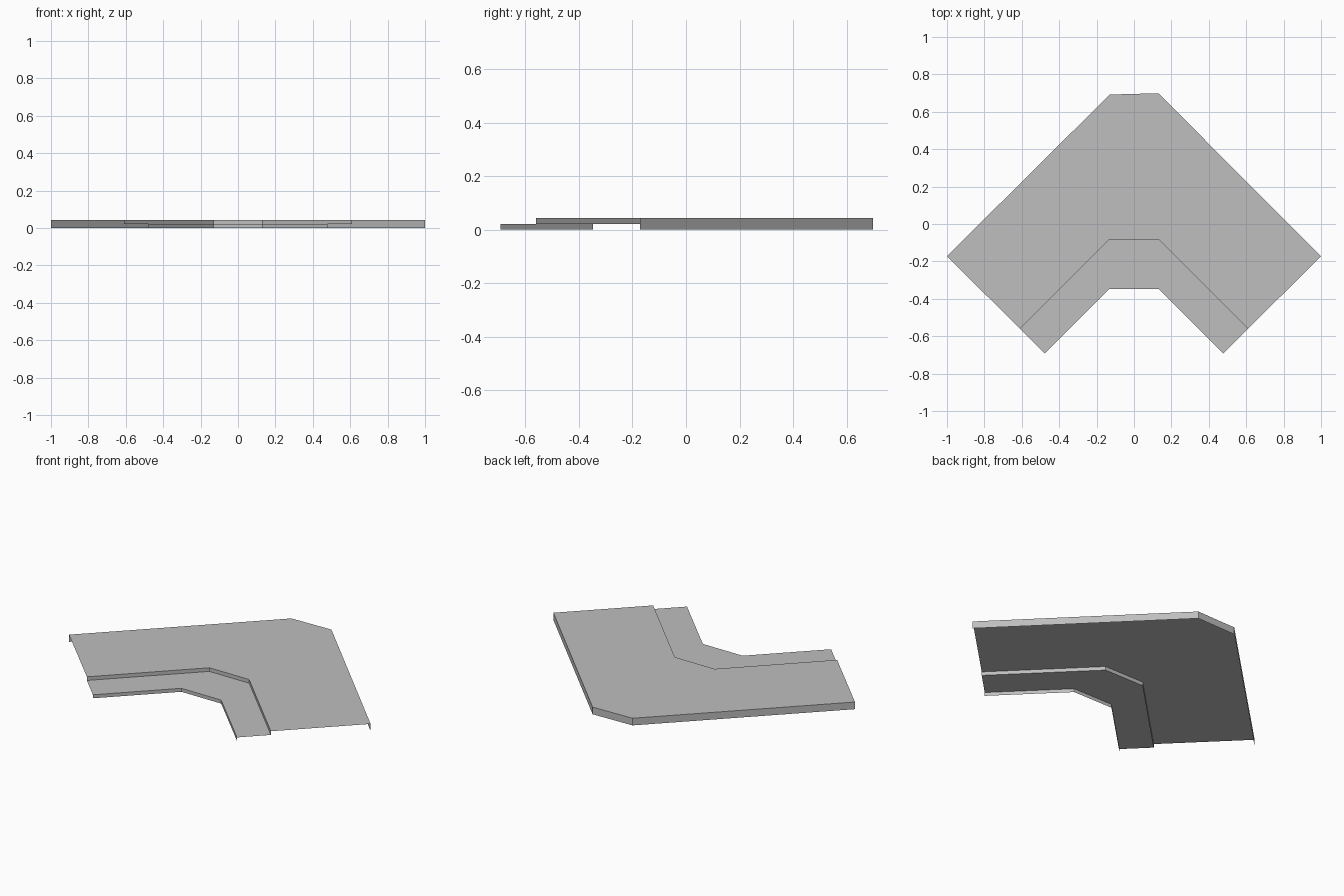
import bpy, bmesh

if "Cube" in bpy.data.objects:
    bpy.data.objects.remove(bpy.data.objects["Cube"])

TOP, MID = 0.043, 0.021

grey = bpy.data.materials.new("plain grey")
grey.diffuse_color = (0.52, 0.52, 0.52, 1)
grey.use_nodes = True
grey.node_tree.nodes["Principled BSDF"].inputs["Base Color"].default_value = grey.diffuse_color


def folded_strip(name, rows):
    """Sheet between rows; each row is (end x, end y, corner x, corner y left/right, z)."""
    bm = bmesh.new()
    grid = []
    for ex, ey, cx, cl, cr, z in rows:
        pts = [(-ex, ey), (-cx, cl), (cx, cr), (ex, ey)]
        grid.append([bm.verts.new((x, y, z)) for x, y in pts])
    for a, b in zip(grid, grid[1:]):
        for i in range(3):
            bm.faces.new((a[i], b[i], b[i + 1], a[i + 1]))
    bm.normal_update()
    me = bpy.data.meshes.new(name)
    bm.to_mesh(me)
    bm.free()
    me.materials.append(grey)
    ob = bpy.data.objects.new(name, me)
    bpy.context.collection.objects.link(ob)
    return ob


# Lines of the folded sheet, from outer edge to inner edge
outer = (1.0, -0.172, 0.13, 0.692, 0.699)
step = (0.61, -0.56, 0.132, -0.083, -0.083)
inner = (0.478, -0.692, 0.132, -0.348, -0.348)

# Raised cover: outer wall, top sheet and the step down
folded_strip("raised_corner_cover",
             [outer + (0.0,), outer + (TOP,), step + (TOP,), step + (MID,)])

# Low inner flange with its lip turned down to the ground
folded_strip("inner_flange",
             [step + (MID,), inner + (MID,), inner + (0.0,)])
